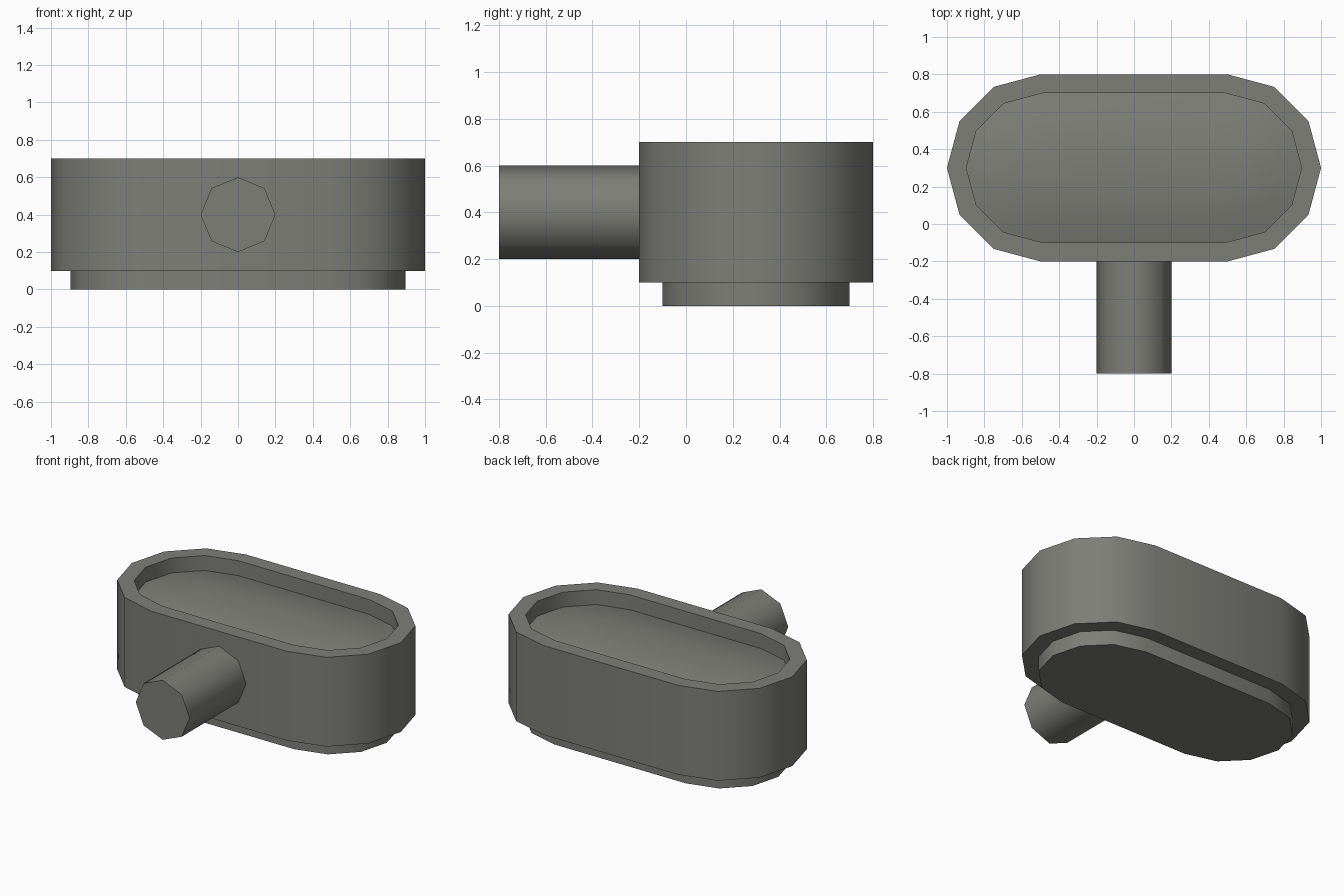
import bpy, bmesh, math
from mathutils import Vector, Matrix

if "Cube" in bpy.data.objects:
    bpy.data.objects.remove(bpy.data.objects["Cube"])

grey = bpy.data.materials.new("warm grey")
grey.diffuse_color = (0.21, 0.21, 0.19, 1)
grey.use_nodes = True
grey.node_tree.nodes["Principled BSDF"].inputs["Base Color"].default_value = grey.diffuse_color


def finish(bm, name):
    bmesh.ops.recalc_face_normals(bm, faces=bm.faces[:])
    mesh = bpy.data.meshes.new(name)
    bm.to_mesh(mesh)
    bm.free()
    mesh.materials.append(grey)
    ob = bpy.data.objects.new(name, mesh)
    bpy.context.scene.collection.objects.link(ob)
    bpy.ops.object.select_all(action='DESELECT')
    ob.select_set(True)
    bpy.context.view_layer.objects.active = ob
    bpy.ops.object.shade_smooth_by_angle(angle=math.radians(50))
    return ob


def inset(bm, face, amount, dz=0.0):
    """Inset a face evenly, then shift the inner face vertically."""
    bmesh.ops.inset_region(bm, faces=[face], thickness=amount, use_even_offset=True)
    for v in face.verts:
        v.co.z += dz


def step(bm, face, dz):
    """Extrude a face straight up or down and return the new cap."""
    new = bmesh.ops.extrude_discrete_faces(bm, faces=[face])["faces"][0]
    for v in new.verts:
        v.co.z += dz
    return new


# Body: stadium outline with six-sided half-round ends
outline = []
for side, start in ((1, -90), (-1, 90)):
    for i in range(7):
        a = math.radians(start + 30 * i)
        outline.append((side * 0.5 + 0.5 * math.cos(a), 0.3 + 0.5 * math.sin(a)))

bm = bmesh.new()
low = [bm.verts.new((x, y, 0.1)) for x, y in outline]
high = [bm.verts.new((x, y, 0.7)) for x, y in outline]
n = len(outline)
for i in range(n):
    j = (i + 1) % n
    bm.faces.new((low[i], low[j], high[j], high[i]))
bottom = bm.faces.new(low[::-1])
top = bm.faces.new(high)
bm.normal_update()

# Foot: inset plinth under the body
inset(bm, bottom, 0.1)
step(bm, bottom, -0.1)

# Recess with a gently domed floor
inset(bm, top, 0.1)
floor = step(bm, top, -0.1)
bm.normal_update()
rise = 0.06
height = 0.0
for k in (1, 2, 3):
    target = rise * (1 - (1 - k / 4) ** 2)
    inset(bm, floor, 0.1, target - height)
    height = target
    bm.normal_update()
finish(bm, "oval_body")

# Stem: octagonal rod out of the front
bm = bmesh.new()
bmesh.ops.create_cone(
    bm, cap_ends=True, segments=8, radius1=0.2, radius2=0.2, depth=0.6,
    matrix=Matrix.Translation((0, -0.5, 0.4)) @ Matrix.Rotation(math.pi / 2, 4, 'X'))
finish(bm, "front_stem")
